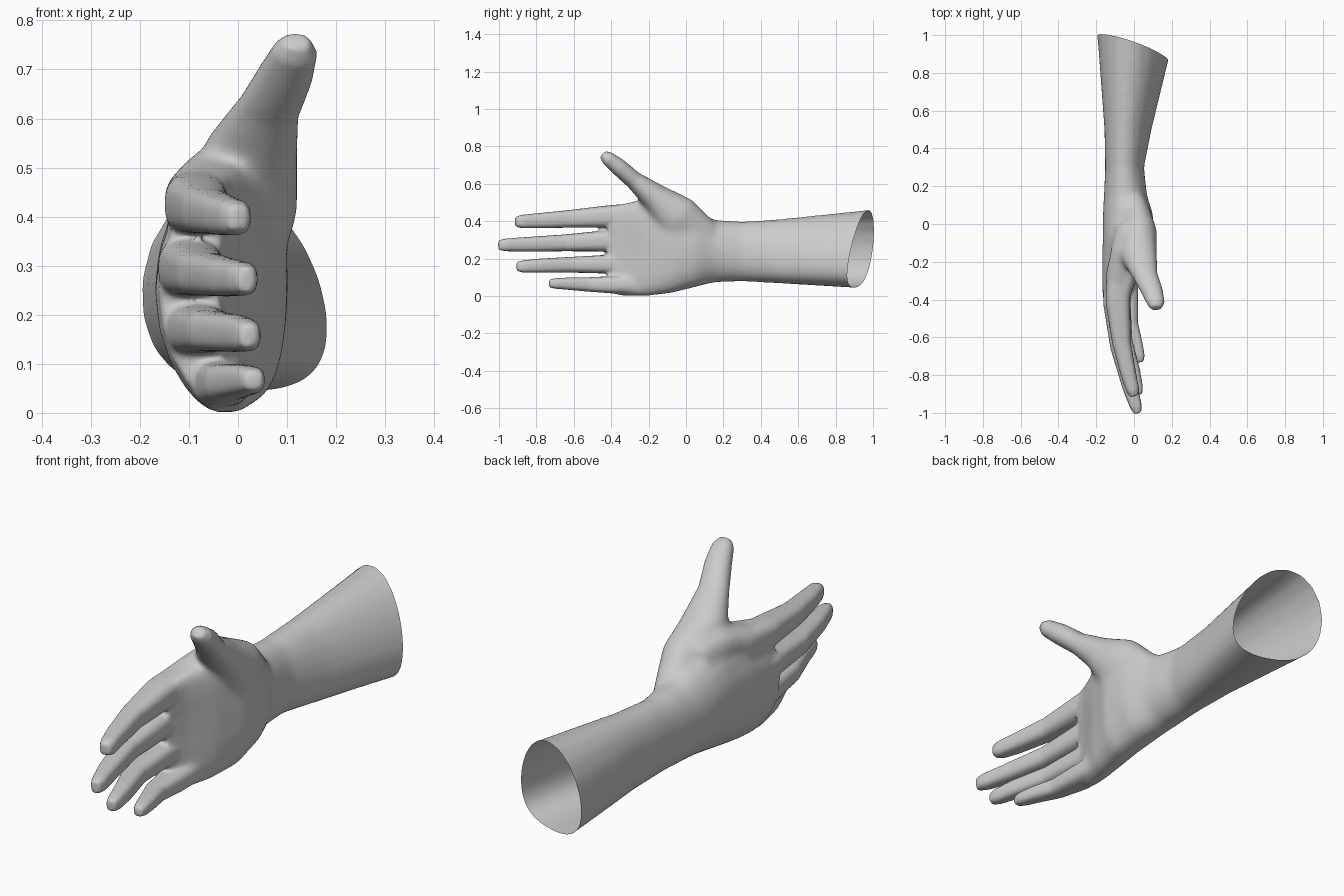
import bpy, bmesh, math
from mathutils import Vector

SIDES = 20

def spow(v, p):
    return math.copysign(abs(v) ** p, v)

def tube(bm, stations, power=0.7, bend=None, sag=None):
    """Closed loft; each station is x, y, z, half width (x side), half height."""
    pts = [Vector(s[:3]) for s in stations]
    rings = []
    for i, s in enumerate(stations):
        t = (pts[min(i + 1, len(pts) - 1)] - pts[max(i - 1, 0)]).normalized()
        if bend:
            t = Vector((0, -1, 0))
        u = (Vector((1, 0, 0)) - t * t.x).normalized()
        v = t.cross(u)
        ring = []
        for k in range(SIDES):
            a = 2 * math.pi * k / SIDES
            c, d = spow(math.cos(a), power), spow(math.sin(a), power)
            p = pts[i] + u * s[3] * c + v * s[4] * d
            if bend:
                up = (p.z - pts[i].z) / s[4]
                p.x += bend[i] * d * d - 0.6 * sag[i] * up   # cup palm, tilt forearm
                p.z -= sag[i] * c * c                        # egg-shaped forearm
            ring.append(bm.verts.new(p))
        rings.append(ring)
    for a, b in zip(rings, rings[1:]):
        for k in range(SIDES):
            n = (k + 1) % SIDES
            bm.faces.new((a[k], a[n], b[n], b[k]))
    bm.faces.new(rings[0][::-1])
    bm.faces.new(rings[-1])

bm = bmesh.new()

# Forearm, wrist and palm
tube(bm, [(0.02, 1.10, 0.253, 0.225, 0.225), (0.005, 0.935, 0.25, 0.192, 0.208),
          (-0.032, 0.50, 0.24, 0.124, 0.173), (-0.05, 0.30, 0.238, 0.103, 0.161),
          (-0.045, 0.15, 0.240, 0.115, 0.169), (-0.032, 0.05, 0.250, 0.134, 0.204),
          (-0.033, -0.08, 0.268, 0.134, 0.255), (-0.06, -0.22, 0.257, 0.110, 0.261),
          (-0.089, -0.34, 0.247, 0.080, 0.248), (-0.10, -0.42, 0.245, 0.060, 0.225)],
     power=0.96, bend=[0, 0, 0, 0, 0, 0.02, 0.04, 0.05, 0.05, 0.05],
     sag=[0.055, 0.055, 0.03, 0.01, 0, 0, 0, 0, 0, 0])

# Fingers
fingers = [
    [(-0.082, -0.24, 0.440, 0.066, 0.060), (-0.085, -0.42, 0.425, 0.065, 0.059),
     (-0.066, -0.63, 0.412, 0.049, 0.047), (-0.028, -0.80, 0.402, 0.041, 0.040),
     (-0.006, -0.88, 0.398, 0.034, 0.036), (0.002, -0.912, 0.397, 0.022, 0.026)],
    [(-0.095, -0.28, 0.300, 0.067, 0.058), (-0.097, -0.42, 0.295, 0.066, 0.057),
     (-0.075, -0.65, 0.284, 0.051, 0.045), (-0.022, -0.86, 0.276, 0.041, 0.039),
     (0.010, -0.965, 0.273, 0.032, 0.034), (0.020, -1.002, 0.272, 0.020, 0.026)],
    [(-0.085, -0.28, 0.170, 0.065, 0.055), (-0.082, -0.42, 0.170, 0.064, 0.050),
     (-0.057, -0.62, 0.167, 0.049, 0.042), (-0.005, -0.78, 0.162, 0.038, 0.038),
     (0.018, -0.87, 0.158, 0.030, 0.033), (0.024, -0.905, 0.157, 0.020, 0.025)],
    [(-0.035, -0.26, 0.060, 0.058, 0.050), (-0.035, -0.40, 0.060, 0.058, 0.046),
     (-0.023, -0.53, 0.062, 0.045, 0.038), (0.008, -0.63, 0.066, 0.037, 0.033),
     (0.027, -0.70, 0.067, 0.030, 0.028), (0.033, -0.732, 0.067, 0.020, 0.020)]]
for f in fingers:
    tube(bm, f)

# Thumb with its fleshy base
tube(bm, [(0.0, 0.10, 0.31, 0.070, 0.100), (0.026, -0.045, 0.42, 0.096, 0.124),
          (0.026, -0.17, 0.530, 0.098, 0.076), (0.063, -0.28, 0.620, 0.064, 0.048),
          (0.098, -0.36, 0.690, 0.056, 0.046), (0.117, -0.42, 0.737, 0.046, 0.038),
          (0.120, -0.445, 0.758, 0.028, 0.022)], power=0.95)

# Web between thumb and index finger
tube(bm, [(-0.02, -0.02, 0.43, 0.08, 0.09), (-0.035, -0.16, 0.468, 0.09, 0.075),
          (-0.07, -0.25, 0.450, 0.075, 0.062), (-0.09, -0.38, 0.430, 0.045, 0.045)],
     power=0.9)

bmesh.ops.recalc_face_normals(bm, faces=bm.faces)
mesh = bpy.data.meshes.new("hand_and_forearm")
bm.to_mesh(mesh)
bm.free()
hand = bpy.data.objects.new("hand_and_forearm", mesh)
bpy.context.collection.objects.link(hand)
bpy.context.view_layer.objects.active = hand
hand.select_set(True)

# Fuse the parts into one skin
fuse = hand.modifiers.new("fuse", 'REMESH')
fuse.mode = 'VOXEL'
fuse.voxel_size = 0.008
bpy.ops.object.modifier_apply(modifier="fuse")

# Soften everything lightly, the palm and thumb base strongly
palm = hand.vertex_groups.new(name="palm")
for v in hand.data.vertices:
    w = min((v.co.y + 0.38) / 0.12, (0.62 - v.co.z) / 0.1, (1.05 - v.co.y) / 0.1, 1)
    if w > 0:
        palm.add([v.index], w, 'REPLACE')
for name, count, group in (("light", 5, ""), ("strong", 60, "palm")):
    soft = hand.modifiers.new(name, 'SMOOTH')
    soft.factor = 0.5
    soft.iterations = count
    soft.vertex_group = group
    bpy.ops.object.modifier_apply(modifier=name)

# Slanted open end of the forearm
bm = bmesh.new()
bm.from_mesh(hand.data)
bmesh.ops.bisect_plane(bm, geom=bm.verts[:] + bm.edges[:] + bm.faces[:],
                       plane_co=(0, 0.935, 0.245), plane_no=(0.32, 1, -0.14),
                       clear_outer=True)
bm.to_mesh(hand.data)
bm.free()
bpy.ops.object.shade_smooth()
